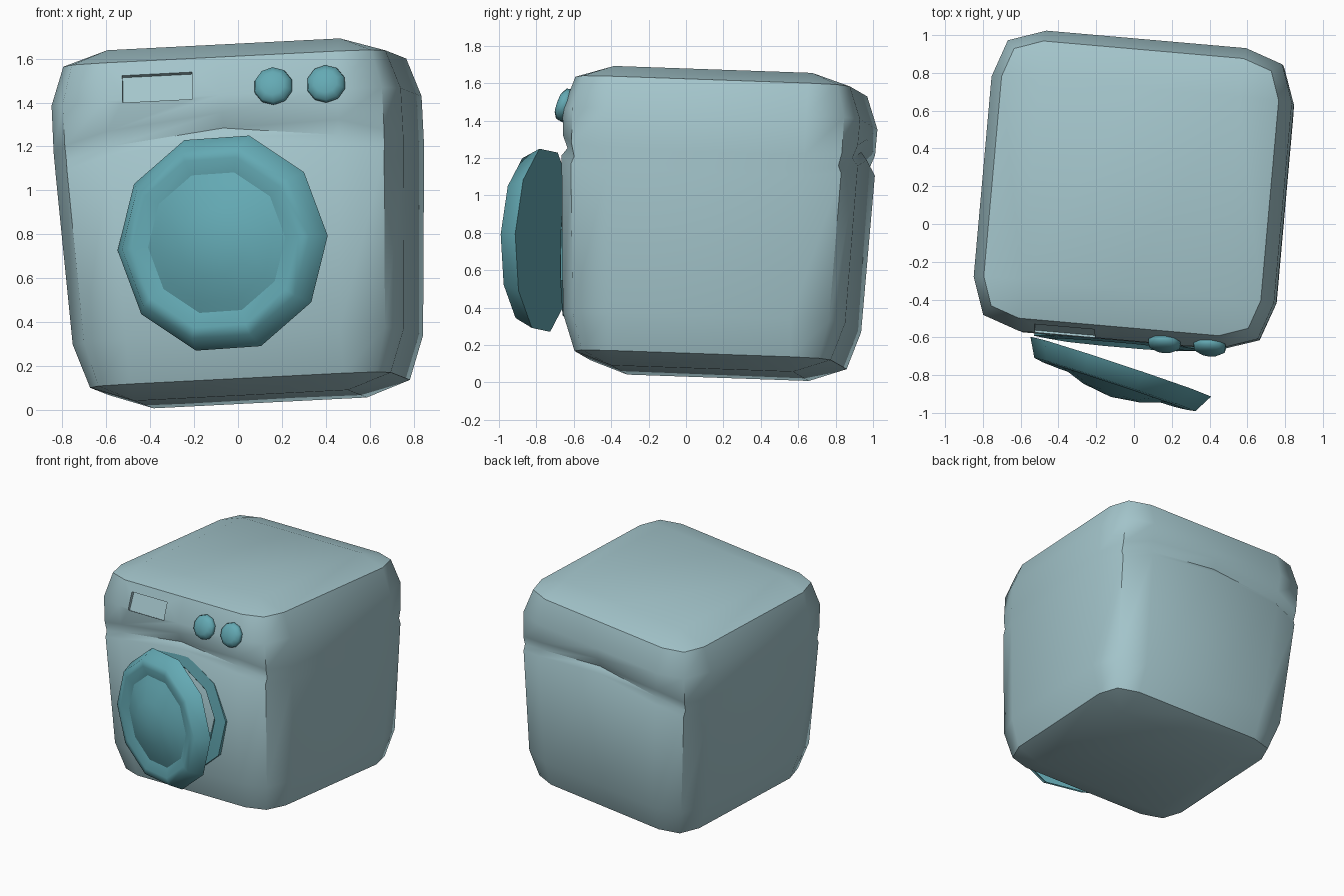
import bpy, bmesh, math
from mathutils import Matrix, Vector, Euler

if "Cube" in bpy.data.objects:
    bpy.data.objects.remove(bpy.data.objects["Cube"])


def material(name, rgb):
    m = bpy.data.materials.new(name)
    m.use_nodes = True
    m.diffuse_color = (*rgb, 1)
    bsdf = m.node_tree.nodes["Principled BSDF"]
    bsdf.inputs["Base Color"].default_value = (*rgb, 1)
    bsdf.inputs["Roughness"].default_value = 0.6
    return m


PALE = material("pale grey blue", (0.37, 0.56, 0.60))
TEAL = material("teal", (0.127, 0.40, 0.456))

# The whole machine leans slightly
LEAN = Euler([math.radians(a) for a in (-2, -2.9, -5)]).to_matrix().to_4x4()


def rot(angle, axis):
    return Matrix.Rotation(math.radians(angle), 4, axis)


def finish(name, bm, matrix, mat, angle):
    bmesh.ops.remove_doubles(bm, verts=bm.verts, dist=1e-4)
    bmesh.ops.recalc_face_normals(bm, faces=bm.faces)
    mesh = bpy.data.meshes.new(name)
    bm.to_mesh(mesh)
    bm.free()
    obj = bpy.data.objects.new(name, mesh)
    bpy.context.collection.objects.link(obj)
    mesh.materials.append(mat)
    obj.matrix_world = matrix
    smooth(obj, angle)
    return obj


def smooth(obj, angle):
    bpy.ops.object.select_all(action='DESELECT')
    obj.select_set(True)
    bpy.context.view_layer.objects.active = obj
    bpy.ops.object.shade_smooth_by_angle(angle=math.radians(angle))


def bridge(bm, rings):
    n = len(rings[0])
    for a, b in zip(rings, rings[1:]):
        for i in range(n):
            j = (i + 1) % n
            bm.faces.new((a[i], a[j], b[j], b[i]))


def lathe(name, profile, sides, phase, place, turn, mat, angle=30):
    """Turn a (radius, height) profile about an axis that faces the front."""
    bm = bmesh.new()
    rings = []
    for r, h in profile:
        ring = []
        for i in range(sides):
            a = math.radians(phase) + math.tau * i / sides
            ring.append(bm.verts.new((r * math.cos(a), r * math.sin(a), h)))
        rings.append(ring)
    bridge(bm, rings)
    matrix = Matrix.Translation(place) @ LEAN @ turn @ rot(90, 'X')
    return finish(name, bm, matrix, mat, angle)


# Cabinet: stacked rounded squares, flaring upward, with an arched front and back crease
RADIUS = 0.27


def body_ring(bm, z, r, dent=0.0, arch=0.0):
    t = max(-0.53, min(0.53, z))
    c = 0.51 + 0.02 * t / 0.53
    c += (t / 0.53) * 0.002
    pts = []
    for k in range(4):
        for a in (0, 45, 90):
            ang = math.radians(a + 90 * k)
            sx, sy = ((1, 1), (-1, 1), (-1, -1), (1, -1))[k]
            rr = r * (1.05 if a == 45 else 1)
            pts.append((sx * c + rr * math.cos(ang), sy * c + rr * math.sin(ang)))
        if k in (0, 2):
            pts.append((0, (c + r) * (1 if k == 0 else -1)))
    ring = []
    for x, y in pts:
        w = max(0, (abs(y) - c) / RADIUS) ** 2
        y -= math.copysign(dent * w, y)
        ring.append(bm.verts.new((x, y, z - arch * x * x)))
    return ring


bm = bmesh.new()
rows = [(-0.80, 0.0), (-0.73, 0.2), (-0.53, RADIUS), (0.37, RADIUS, 0.0, 0.21),
        (0.41, RADIUS, 0.032, 0.21), (0.48, RADIUS, -0.008, 0.21),
        (0.56, RADIUS - 0.003), (0.735, 0.205), (0.80, 0.0)]
rings = [body_ring(bm, *row) for row in rows]
bridge(bm, rings)
for ring in (rings[0], rings[-1]):
    bm.faces.new(ring)
bmesh.ops.dissolve_degenerate(bm, dist=1e-4, edges=bm.edges)
body_place = Matrix.Translation((0.02, 0.16, 0.848)) @ LEAN
cabinet = finish("cabinet", bm, body_place, PALE, 50)

# Shallow display recess cut into the upper panel
bm = bmesh.new()
bmesh.ops.create_cube(bm, size=1, matrix=Matrix.Diagonal((0.32, 0.10, 0.13, 1)))
cutter = finish("display_cutter", bm,
                Matrix.Translation((-0.37, -0.595, 1.482)) @ LEAN @ rot(-22, 'X'), PALE, 30)
cutter.hide_render = True
mod = cabinet.modifiers.new("display recess", 'BOOLEAN')
mod.operation = 'DIFFERENCE'
mod.solver = 'EXACT'
mod.object = cutter
bpy.context.view_layer.update()
bpy.context.view_layer.objects.active = cabinet
bpy.ops.object.modifier_apply(modifier=mod.name)
bpy.data.objects.remove(cutter)
smooth(cabinet, 50)

# Two control knobs
knob = [(0, -0.04), (0.075, -0.04), (0.09, -0.01), (0.085, 0.012), (0.055, 0.03), (0, 0.036)]
for name, place in (("left_knob", (0.40, -0.655, 1.487)), ("right_knob", (0.16, -0.637, 1.477))):
    lathe(name, knob, 10, 18, place, rot(-18, 'X'), TEAL, 60)

# Door frame on the cabinet
lathe("door_frame", [(0, 0.01), (0.33, 0.01), (0.36, 0.04), (0.45, 0.03), (0.45, -0.03), (0, -0.03)],
      10, 3, (-0.08, -0.60, 0.77), Matrix(), TEAL)

# Door, ajar on its hinge: bevelled rim, then a domed window
door_place = Vector((-0.07, -0.755, 0.76))
swing = rot(-13.3, 'Z')
lathe("door_rim", [(0, 0), (0.505, 0), (0.45, 0.10), (0.40, 0.108), (0.33, 0.085), (0, 0.07)],
      10, 0.5, door_place, swing, TEAL, 58)
lathe("door_window", [(0.33, 0.085), (0.28, 0.106), (0.16, 0.148), (0, 0.169)],
      10, 0.5, door_place, swing, TEAL, 50)
